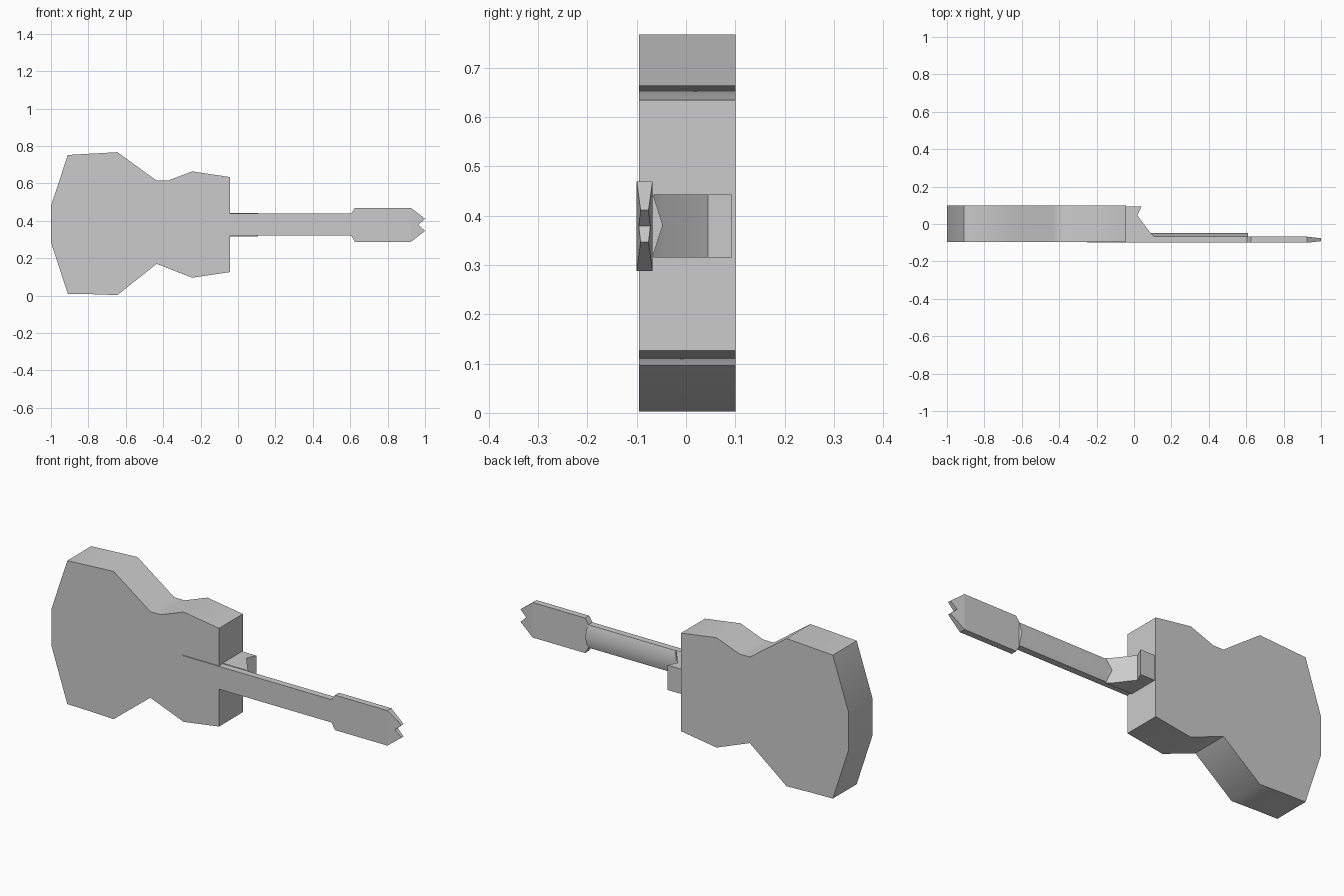
import bpy, bmesh, math

if "Cube" in bpy.data.objects:
    bpy.data.objects.remove(bpy.data.objects["Cube"])


def loft(name, ring_a, ring_b, angle=None):
    """Solid between two matching rings of 3D points."""
    bm = bmesh.new()
    a = [bm.verts.new(p) for p in ring_a]
    b = [bm.verts.new(p) for p in ring_b]
    n = len(a)
    bm.faces.new(a)
    bm.faces.new(b[::-1])
    for i in range(n):
        j = (i + 1) % n
        bm.faces.new((a[j], a[i], b[i], b[j]))
    bmesh.ops.recalc_face_normals(bm, faces=bm.faces)
    mesh = bpy.data.meshes.new(name)
    bm.to_mesh(mesh)
    bm.free()
    obj = bpy.data.objects.new(name, mesh)
    bpy.context.collection.objects.link(obj)
    if angle:
        bpy.ops.object.select_all(action='DESELECT')
        obj.select_set(True)
        bpy.context.view_layer.objects.active = obj
        bpy.ops.object.shade_smooth_by_angle(angle=math.radians(angle))
    return obj


# Body: outline in x,z extruded through its depth
body = [(-1, .48), (-.91, .752), (-.645, .767), (-.435, .615), (-.375, .615),
        (-.245, .664), (-.042, .634), (-.042, .126), (-.245, .096),
        (-.435, .17), (-.645, .003), (-.79, .008), (-.91, .01), (-1, .285)]
loft("body", [(x, -.095, z) for x, z in body],
     [(x, .1, z) for x, z in body], 45)

# Fretboard: thin strip lying over the front of the body
strip = [(-.25, .322), (.61, .322), (.61, .44), (-.25, .44)]
loft("fretboard", [(x, -.1, z) for x, z in strip],
     [(x, -.066, z) for x, z in strip])

# Neck back: shallow ridged section, smooth shaded
section = [(-.066, .322), (-.047, .381), (-.066, .44)]
loft("neck_back", [(.08, y, z) for y, z in section],
     [(.61, y, z) for y, z in section], 45)

# Heel: profile in x,y extruded across the neck width
heel = [(-.05, .093), (.04, .093), (.018, .045), (.09, -.05),
        (.107, -.066), (-.05, -.066)]
loft("heel", [(x, y, .315) for x, y in heel],
     [(x, y, .443) for x, y in heel], 45)

# Headstock: flat plate, then a notched tip that thins toward the end
plate = [(.605, .322), (.605, .44), (.625, .469), (.925, .469),
         (.925, .288), (.625, .288)]
loft("headstock", [(x, -.1, z) for x, z in plate],
     [(x, -.068, z) for x, z in plate])

tip = [(.925, .469), (1, .411), (.965, .379), (1, .346), (.925, .288)]


def half(x):
    return .016 - .008 * (x - .925) / .075


loft("headstock_tip", [(x, -.084 - half(x), z) for x, z in tip],
     [(x, -.084 + half(x), z) for x, z in tip])
